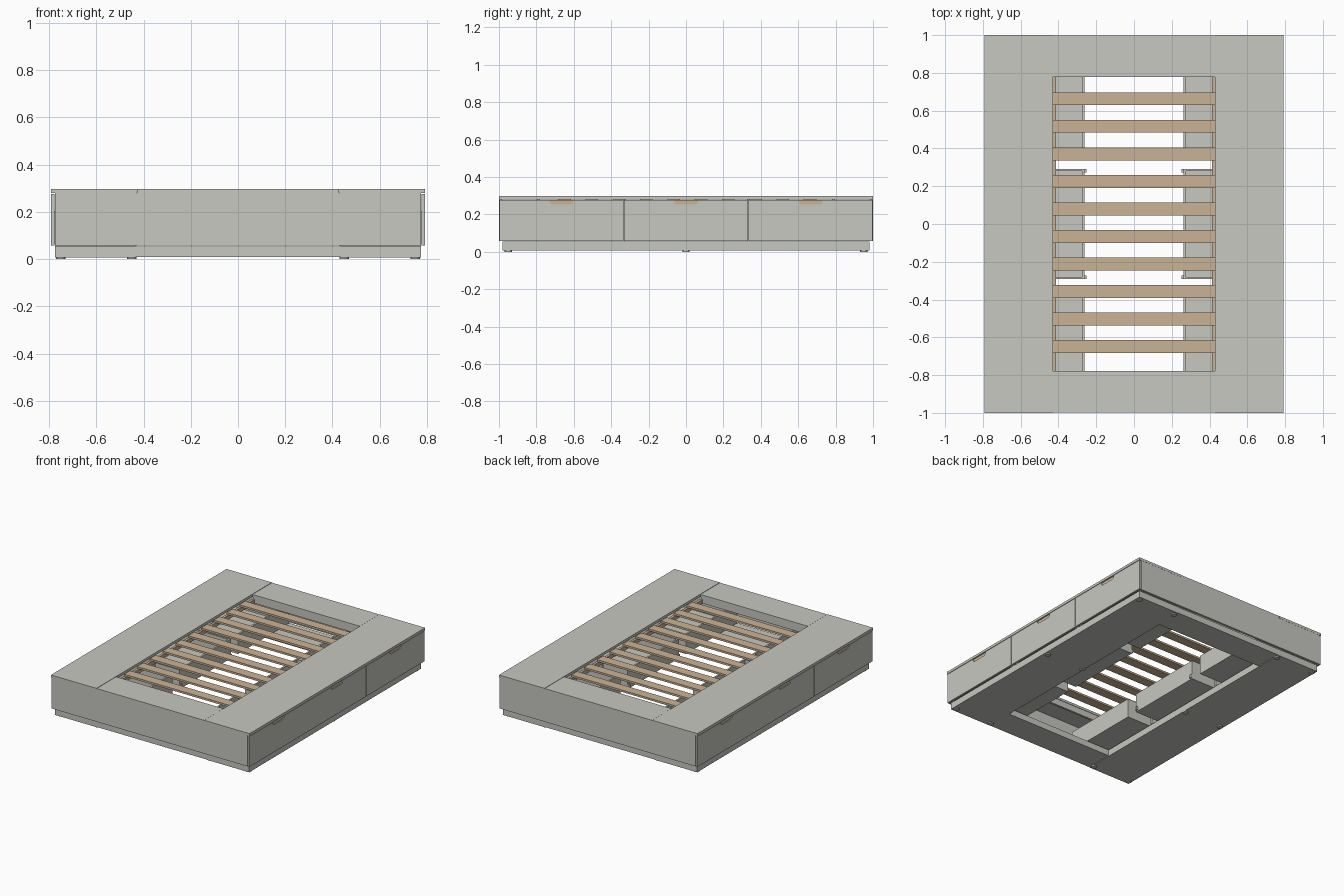
import bpy, bmesh, math

if "Cube" in bpy.data.objects:
    bpy.data.objects.remove(bpy.data.objects["Cube"])


def material(name, rgb):
    m = bpy.data.materials.new(name)
    m.diffuse_color = (*rgb, 1)
    m.use_nodes = True
    m.node_tree.nodes["Principled BSDF"].inputs["Base Color"].default_value = m.diffuse_color
    return m


GREY = material("warm grey paint", (0.57, 0.58, 0.53))
WOOD = material("pale wood", (0.59, 0.45, 0.30))


def finish(bm, name, mat):
    bmesh.ops.recalc_face_normals(bm, faces=bm.faces[:])
    me = bpy.data.meshes.new(name)
    bm.to_mesh(me)
    bm.free()
    me.materials.append(mat)
    ob = bpy.data.objects.new(name, me)
    bpy.context.collection.objects.link(ob)
    return ob


def box(name, x, y, z, mat=GREY):
    """Box from (min, max) ranges on each axis."""
    x, y, z = sorted(x), sorted(y), sorted(z)
    bm = bmesh.new()
    bmesh.ops.create_cube(bm, size=1)
    for v in bm.verts:
        v.co = [r[0] if c < 0 else r[1] for c, r in zip(v.co, (x, y, z))]
    return finish(bm, name, mat)


def slab_yz(name, pts, x0, x1, mat):
    """Profile in the y-z plane, extruded along x."""
    bm = bmesh.new()
    f = bm.faces.new([bm.verts.new((x0, y, z)) for y, z in pts])
    ext = bmesh.ops.extrude_face_region(bm, geom=[f])["geom"]
    for v in ext:
        if isinstance(v, bmesh.types.BMVert):
            v.co.x = x1
    return finish(bm, name, mat)


# End boards, end top panels and plinth ends
for s, n in ((-1, "front"), (1, "back")):
    box(n + "_end_board", (-0.775, 0.775), (s * 0.983, s * 0.999), (0.057, 0.28))
    box(n + "_end_board_upper", (-0.428, 0.428), (s * 0.983, s * 0.999), (0.28, 0.297))
    box(n + "_top_panel", (-0.428, 0.428), (s * 0.777, s * 0.983), (0.28, 0.297))
    box(n + "_inner_apron", (-0.428, 0.428), (s * 0.78, s * 0.796), (0.235, 0.28))
    box(n + "_plinth", (-0.433, 0.433), (s * 0.78, s * 0.98), (0.009, 0.054))

# Left and right storage sides
for s, n in ((-1, "left"), (1, "right")):
    box(n + "_top_panel", (s * 0.43, s * 0.792), (-1, 1), (0.28, 0.298))
    box(n + "_plinth", (s * 0.435, s * 0.775), (-0.98, 0.98), (0.007, 0.055))
    box(n + "_slat_rail", (s * 0.412, s * 0.43), (-0.777, 0.777), (0.235, 0.265), WOOD)
    for k in (-1, 1):
        box(n + "_drawer_divider", (s * 0.43, s * 0.772),
            (k * 0.333 - 0.008, k * 0.333 + 0.008), (0.055, 0.28))

    for c in (-0.666, 0, 0.666):
        # Drawer front with a chamfered finger notch
        a, b, zt, zb = c - 0.3315, c + 0.3315, 0.277, 0.058
        notch = [(c - 0.065, zt), (c - 0.062, 0.262), (c - 0.052, 0.254),
                 (c + 0.052, 0.254), (c + 0.062, 0.262), (c + 0.065, zt)]
        slab_yz(n + "_drawer_front", [(a, zt), (a, zb), (b, zb), (b, zt)] + notch[::-1],
                s * 0.777, s * 0.791, GREY)
        slab_yz(n + "_drawer_pull", notch, s * 0.777, s * 0.785, WOOD)

        # Drawer box
        y0, y1, z0, z1 = c - 0.292, c + 0.292, 0.066, 0.205
        box(n + "_drawer_floor", (s * 0.262, s * 0.776), (y0, y1), (z0, z0 + 0.008))
        box(n + "_drawer_back", (s * 0.262, s * 0.274), (y0, y1), (z0, z1))
        for yy, d in ((y0, 0.012), (y1, -0.012)):
            box(n + "_drawer_side", (s * 0.262, s * 0.776), (yy, yy + d), (z0, z1))

    # Small guide blocks on the middle drawer
    for k in (-1, 1):
        box(n + "_drawer_guide", (s * 0.252, s * 0.262), (k * 0.272, k * 0.29), (0.075, 0.1))

    # Low feet
    for fx in (0.45, 0.75):
        for fy in (-0.95, 0, 0.95):
            bm = bmesh.new()
            bmesh.ops.create_cone(bm, cap_ends=True, segments=16, radius1=0.02,
                                  radius2=0.02, depth=0.01)
            bmesh.ops.translate(bm, verts=bm.verts, vec=(s * fx, fy, 0.005))
            finish(bm, n + "_foot", GREY)

# Wooden slats
for i in range(10):
    y = 0.663 - 0.1458 * i
    box("slat", (-0.43, 0.428), (y - 0.034, y + 0.034), (0.265, 0.279), WOOD)
